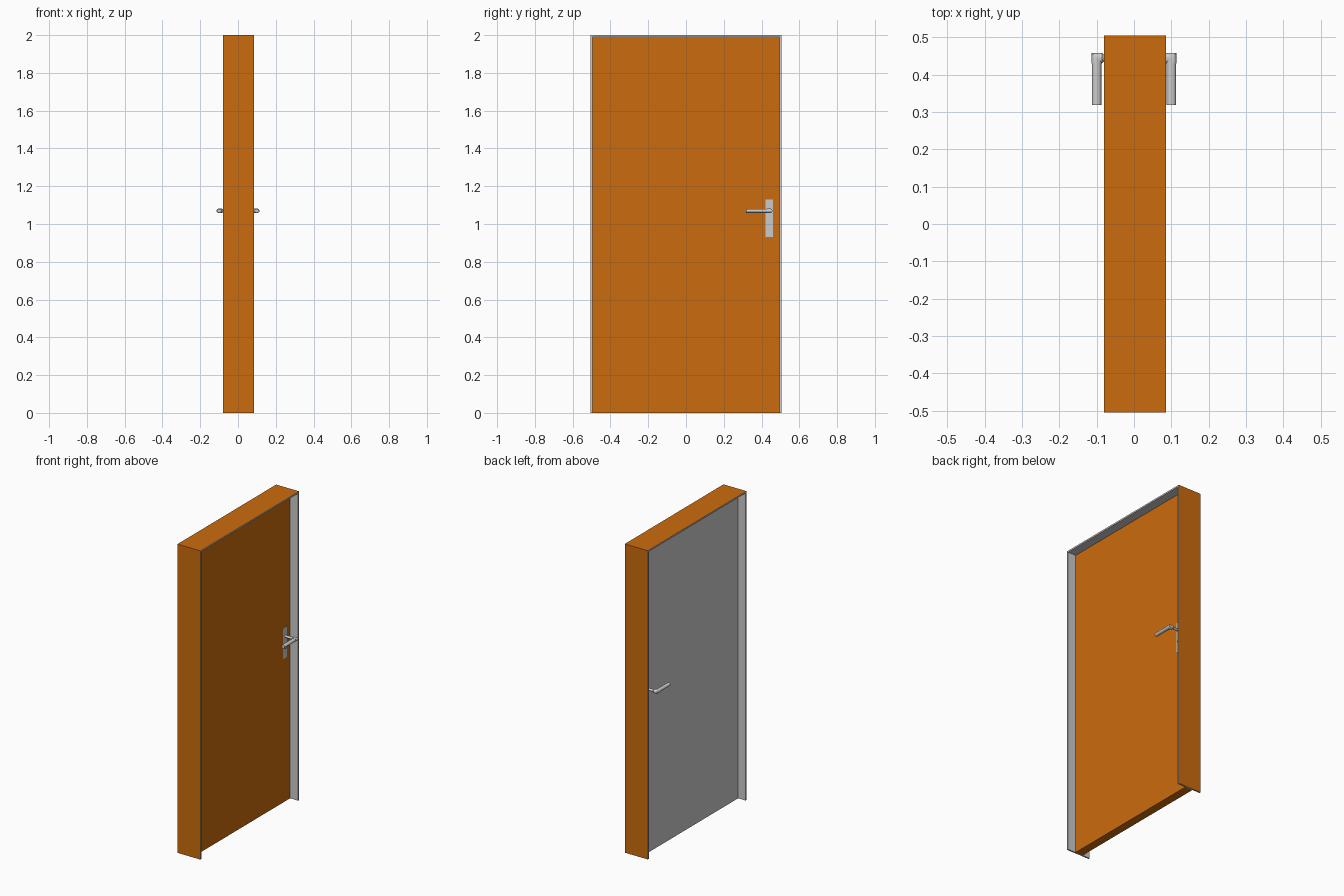
import bpy, bmesh, math
from mathutils import Vector

if "Cube" in bpy.data.objects:
    bpy.data.objects.remove(bpy.data.objects["Cube"])

def material(name, rgb):
    m = bpy.data.materials.new(name)
    m.diffuse_color = (*rgb, 1)
    m.use_nodes = True
    m.node_tree.nodes["Principled BSDF"].inputs["Base Color"].default_value = m.diffuse_color
    return m

ORANGE = material("orange_wood", (0.6, 0.15, 0.004))
GREY = material("grey_metal", (0.8, 0.8, 0.8))

X0, X1 = -0.08, 0.085      # frame depth
W, T, H = 0.505, 0.01, 2.0  # half width, wall, height
PX = 0.027                 # half thickness of the door leaf

def finish(name, bm, mats=(), smooth=False):
    bmesh.ops.recalc_face_normals(bm, faces=bm.faces)
    me = bpy.data.meshes.new(name)
    bm.to_mesh(me)
    bm.free()
    ob = bpy.data.objects.new(name, me)
    bpy.context.collection.objects.link(ob)
    for m in mats:
        me.materials.append(m)
    if smooth:
        bpy.ops.object.select_all(action='DESELECT')
        ob.select_set(True)
        bpy.context.view_layer.objects.active = ob
        bpy.ops.object.shade_smooth_by_angle(angle=math.radians(35))
    return ob

def box(name, lo, hi, mats=(), paint=None):
    bm = bmesh.new()
    bmesh.ops.create_cube(bm, size=1)
    lo, hi = Vector(lo), Vector(hi)
    for v in bm.verts:
        v.co = Vector([(lo[i] + hi[i]) / 2 + v.co[i] * (hi[i] - lo[i]) for i in range(3)])
    bm.normal_update()
    for f in bm.faces:
        f.material_index = paint(f.normal) if paint else 0
    return finish(name, bm, mats)

# door frame: upside-down U profile, orange outside and grey inside
bm = bmesh.new()
i = W - T
profile = [(-W, 0), (-W, H), (W, H), (W, 0), (i, 0), (i, H - T), (-i, H - T), (-i, 0)]
face = bm.faces.new([bm.verts.new((X0, y, z)) for y, z in profile])
ext = bmesh.ops.extrude_face_region(bm, geom=[face])
for v in ext["geom"]:
    if isinstance(v, bmesh.types.BMVert):
        v.co.x = X1
for f in bm.faces:
    c = f.calc_center_median()
    outer = len(f.verts) == 4 and (abs(c.y) > W - 1e-4 or c.z > H - 1e-4)
    f.material_index = 0 if outer else 1
finish("door_frame", bm, (ORANGE, GREY))

# door leaf: grey on the back face only
box("door_leaf", (-PX, -i, 0), (PX, i, H - T), (ORANGE, GREY),
    lambda n: 1 if n.x < -0.5 else 0)

def handle(name, s, y=0.444, z=1.07, xc=0.1, n=24):
    """Bent lever: round sections along x, mitred corner, then along -y."""
    bm = bmesh.new()
    R, r = 0.014, 0.0125
    sections = [("x", PX, 0.009), ("x", 0.08, 0.009), ("x", xc - R, R), ("corner", 0, R),
                ("y", 0.43, R), ("y", 0.43, r), ("y", 0.318, r)]
    rings = []
    for kind, pos, rad in sections:
        ring = []
        for k in range(n):
            a = 2 * math.pi * k / n
            u, w = rad * math.cos(a), rad * 0.85 * math.sin(a)
            co = {"x": (pos, y + u), "corner": (xc + u, y + u), "y": (xc + u, pos)}[kind]
            ring.append(bm.verts.new((s * co[0], co[1], z + w)))
        rings.append(ring)
    for a, b in zip(rings, rings[1:]):
        for k in range(n):
            j = (k + 1) % n
            bm.faces.new((a[k], a[j], b[j], b[k]))
    bm.faces.new(rings[0])
    bm.faces.new(rings[-1])
    finish(name, bm, smooth=True)

# handle set on each side
for side, s in (("front", 1), ("back", -1)):
    handle(f"{side}_handle", s)
    xs = sorted((s * PX, s * (PX + 0.003)))
    box(f"{side}_handle_plate", (xs[0], 0.42, 0.93), (xs[1], 0.46, 1.13))
    bpy.ops.mesh.primitive_cylinder_add(vertices=24, radius=0.009, depth=0.012,
        location=(s * (PX + 0.003), 0.44, 1.0), rotation=(0, math.pi / 2, 0))
    bpy.context.object.name = f"{side}_lock_cylinder"
